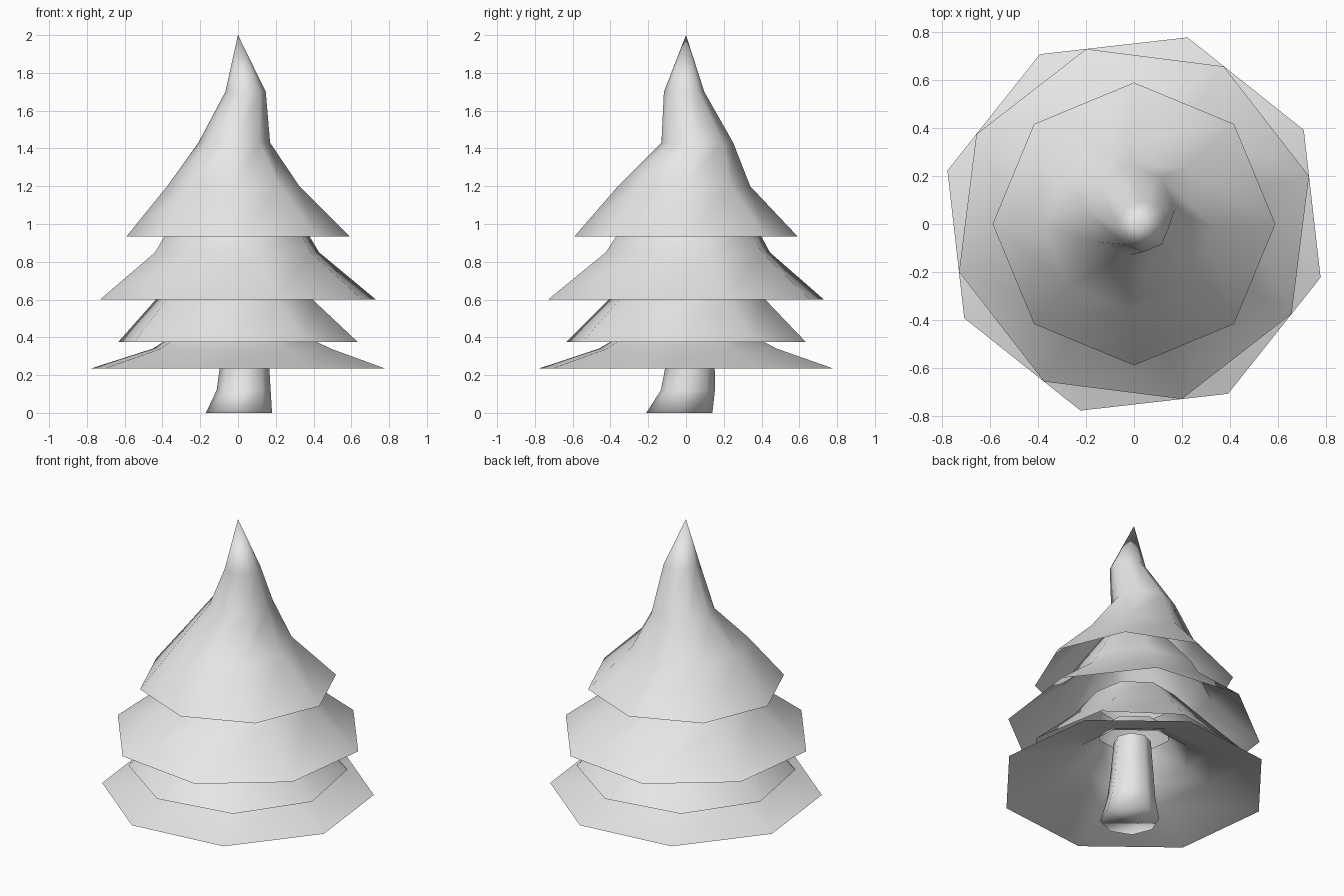
import bpy, bmesh
from math import cos, sin, radians

cube = bpy.data.objects.get("Cube")
if cube:
    bpy.data.objects.remove(cube, do_unlink=True)

SIDES = 8

grey = bpy.data.materials.new("light_grey")
grey.use_nodes = True
grey.diffuse_color = (0.8, 0.8, 0.8, 1)
grey.node_tree.nodes["Principled BSDF"].inputs["Base Color"].default_value = (0.8, 0.8, 0.8, 1)


def loft(name, rings, turn=0, apex=None, cap_bottom=False):
    """Skin octagonal rings given as (z, radius, centre x, centre y)."""
    bm = bmesh.new()
    loops = []
    for z, r, cx, cy in rings:
        angles = [radians(turn + i * 360 / SIDES) for i in range(SIDES)]
        loops.append([bm.verts.new((cx + r * cos(a), cy + r * sin(a), z)) for a in angles])
    for low, high in zip(loops, loops[1:]):
        for i in range(SIDES):
            j = (i + 1) % SIDES
            bm.faces.new((low[i], low[j], high[j], high[i]))
    if apex:
        tip = bm.verts.new(apex)
        for i in range(SIDES):
            bm.faces.new((loops[-1][i], loops[-1][(i + 1) % SIDES], tip))
    if cap_bottom:
        bm.faces.new(loops[0][::-1])
    for f in bm.faces:
        f.smooth = True
    mesh = bpy.data.meshes.new(name)
    bm.to_mesh(mesh)
    bm.free()
    mesh.materials.append(grey)
    obj = bpy.data.objects.new(name, mesh)
    bpy.context.collection.objects.link(obj)
    return obj


# Bent trunk, running up inside the lowest branches
loft("trunk", [(0, 0.175, 0.005, -0.035), (0.12, 0.143, 0.03, 0.01),
               (0.25, 0.13, 0.035, 0.022), (0.5, 0.11, 0.03, 0.02)], cap_bottom=True)

# Branch tiers: open skirts whose tops are hidden in the tier above
loft("bottom_branches", [(0.235, 0.81, 0, 0), (0.34, 0.49, 0.02, 0.01),
                         (0.42, 0.34, 0, 0), (0.58, 0.22, 0, 0)], turn=-16)
loft("lower_branches", [(0.375, 0.65, 0, 0), (0.6, 0.425, -0.02, 0.005),
                        (0.8, 0.25, 0, 0)], turn=-12.6)
loft("upper_branches", [(0.6, 0.757, 0, 0), (0.85, 0.45, -0.005, 0.01),
                        (0.94, 0.395, -0.005, 0.015), (1.2, 0.2, 0, 0)], turn=15.3)

# Crooked crown ending in a point
loft("crown", [(0.935, 0.59, 0, 0), (1.2, 0.35, -0.025, -0.01),
               (1.43, 0.19, -0.02, 0.06), (1.7, 0.107, 0.04, -0.01)], apex=(0, 0, 2))
